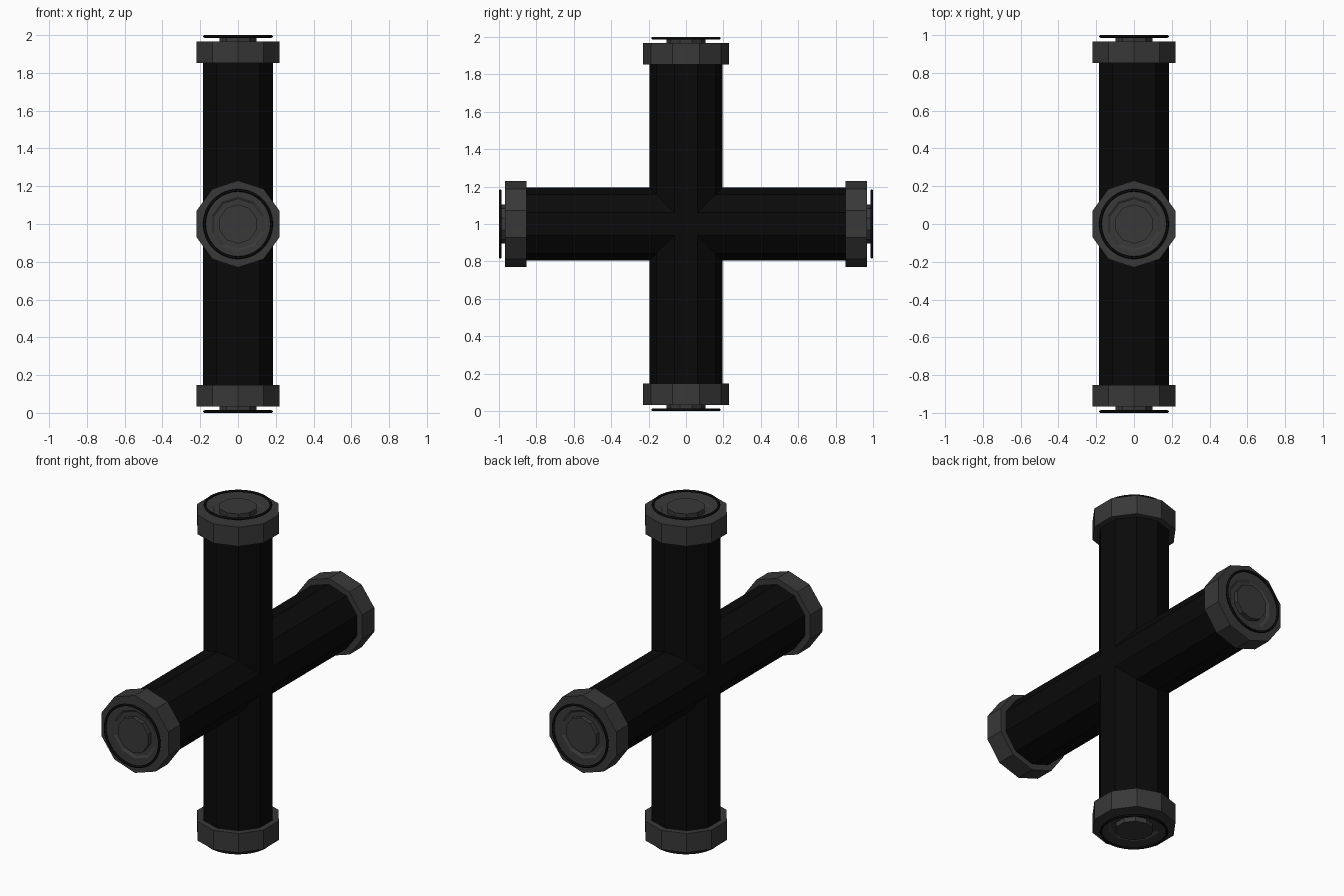
import bpy, bmesh
from math import sin, cos, pi
from mathutils import Matrix

if "Cube" in bpy.data.objects:
    bpy.data.objects.remove(bpy.data.objects["Cube"])

SIDES = 10
CENTRE = Matrix.Translation((0, 0, 1))
ARMS = [CENTRE @ Matrix.Rotation(k * pi / 2, 4, 'X') for k in range(4)]
NAMES = ["top", "front", "bottom", "back"]


def material(name, v):
    m = bpy.data.materials.new(name)
    m.diffuse_color = (v, v, v, 1)
    m.use_nodes = True
    m.node_tree.nodes["Principled BSDF"].inputs["Base Color"].default_value = m.diffuse_color
    return m


BLACK = material("black", 0.003)
GREY = material("dark_grey", 0.04)


def finish(name, bm, mat):
    bmesh.ops.recalc_face_normals(bm, faces=bm.faces)
    me = bpy.data.meshes.new(name)
    bm.to_mesh(me)
    bm.free()
    me.materials.append(mat)
    ob = bpy.data.objects.new(name, me)
    bpy.context.collection.objects.link(ob)
    return ob


def circle(r, n=SIDES):
    # corners lie on the +-y axis, flats on the +-x axis
    return [(r * sin(2 * pi * i / n), r * cos(2 * pi * i / n)) for i in range(n)]


def bridge(bm, a, b):
    n = len(a)
    for i in range(n):
        bm.faces.new((a[i], a[(i + 1) % n], b[(i + 1) % n], b[i]))


# Cross of four ten-sided pipes, mitred where they meet
bm = bmesh.new()
for mat in ARMS:
    inner = [bm.verts.new(mat @ Matrix.Translation((x, y, abs(y))).to_translation())
             for x, y in circle(0.195)]
    outer = [bm.verts.new(mat @ Matrix.Translation((x, y, 0.9)).to_translation())
             for x, y in circle(0.195)]
    bridge(bm, inner, outer)
bmesh.ops.remove_doubles(bm, verts=bm.verts, dist=0.001)
bmesh.ops.holes_fill(bm, edges=bm.edges, sides=4)
finish("pipe_cross", bm, BLACK)

# End collar profile: flange, shallow recess and raised centre plug
COLLAR = [(0.19, 0.853), (0.23, 0.853), (0.23, 0.967), (0.145, 0.967),
          (0.13, 0.958), (0.104, 0.958), (0.104, 0.986)]

for name, mat in zip(NAMES, ARMS):
    bm = bmesh.new()
    rings = [[bm.verts.new((x, y, h)) for x, y in circle(r)] for r, h in COLLAR]
    for a, b in zip(rings, rings[1:]):
        bridge(bm, a, b)
    bm.faces.new(rings[-1])
    bm.transform(mat)
    finish(name + "_collar", bm, GREY)

    # Thin round hoop just off the collar face
    bm = bmesh.new()
    section = [(0.178 + 0.007 * cos(k * pi / 4), 0.993 + 0.007 * sin(k * pi / 4))
               for k in range(8)]
    rings = [[bm.verts.new((x, y, h)) for x, y in circle(r, 48)] for r, h in section]
    for i in range(8):
        bridge(bm, rings[i], rings[(i + 1) % 8])
    bm.transform(mat)
    hoop = finish(name + "_hoop", bm, BLACK)
    for p in hoop.data.polygons:
        p.use_smooth = True
